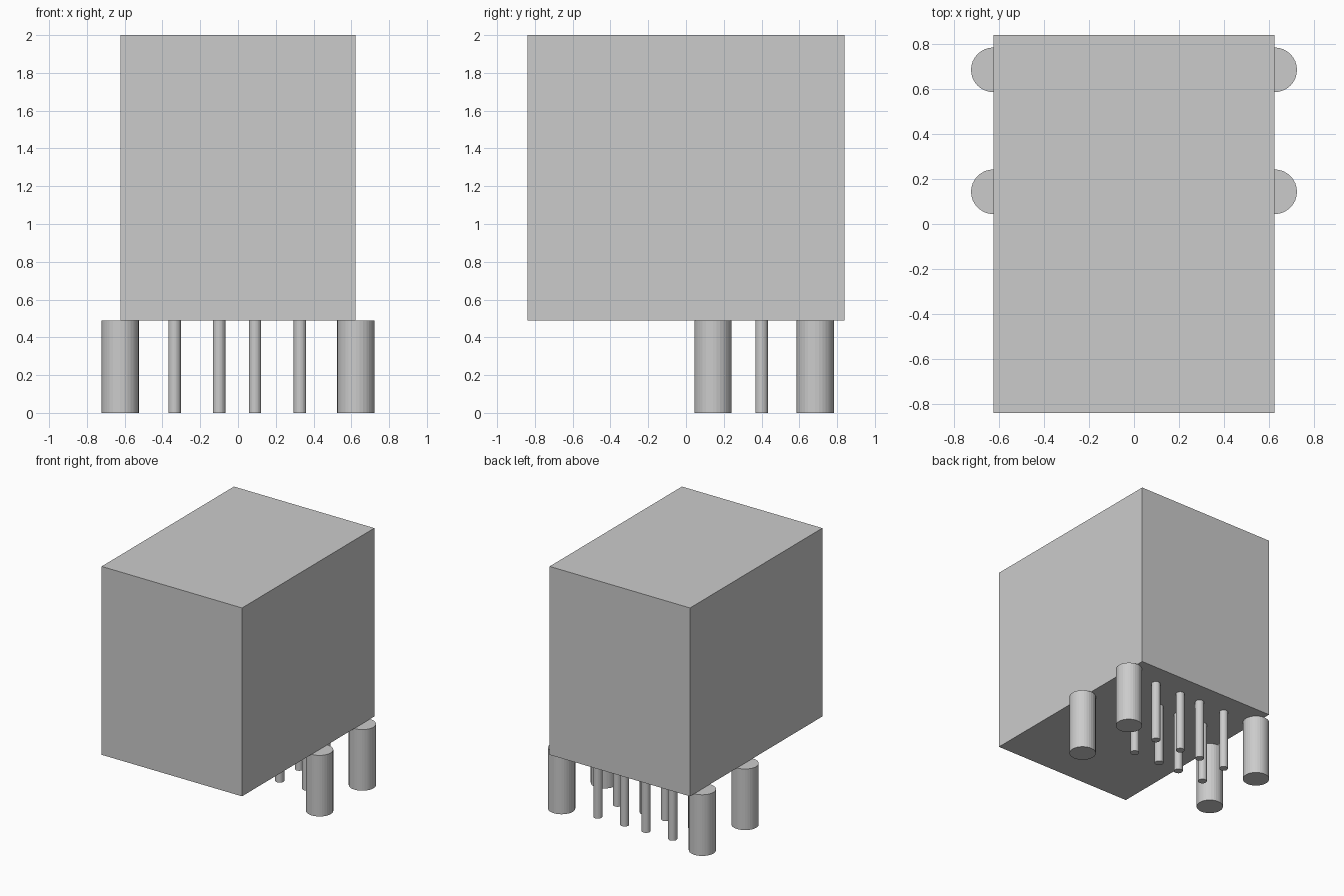
import bpy

cube = bpy.data.objects.get("Cube")
if cube:
    bpy.data.objects.remove(cube, do_unlink=True)

# One plain grey for everything
grey = bpy.data.materials.new("light_grey")
grey.use_nodes = True
colour = (0.6, 0.6, 0.6, 1.0)
grey.diffuse_color = colour
grey.node_tree.nodes["Principled BSDF"].inputs["Base Color"].default_value = colour

TOP = 2.0
LEG = 0.49          # height of the legs under the housing
WIDTH, DEPTH = 1.245, 1.676


def finish(name):
    obj = bpy.context.object
    obj.name = obj.data.name = name
    obj.data.materials.append(grey)
    return obj


def leg(name, x, y, radius, sides):
    bpy.ops.mesh.primitive_cylinder_add(
        vertices=sides, radius=radius, depth=LEG, location=(x, y, LEG / 2))
    finish(name)


# Housing block
bpy.ops.mesh.primitive_cube_add(size=1, location=(0, 0, (TOP + LEG) / 2))
housing = finish("housing")
housing.scale = (WIDTH, DEPTH, TOP - LEG)
bpy.ops.object.transform_apply(location=False, rotation=False, scale=True)

# Thick mounting posts, half outside the housing sides
for side, x in (("left", 0.624), ("right", -0.624)):
    for row, y in (("front", 0.143), ("back", 0.684)):
        leg(f"{row}_{side}_post", x, y, 0.099, 32)

# Two rows of thin contact pins
for row, y in (("front", 0.40), ("back", 0.648)):
    for i, x in enumerate((-0.336, -0.1, 0.09, 0.328), 1):
        leg(f"{row}_pin_{i}", x, y, 0.033, 24)
